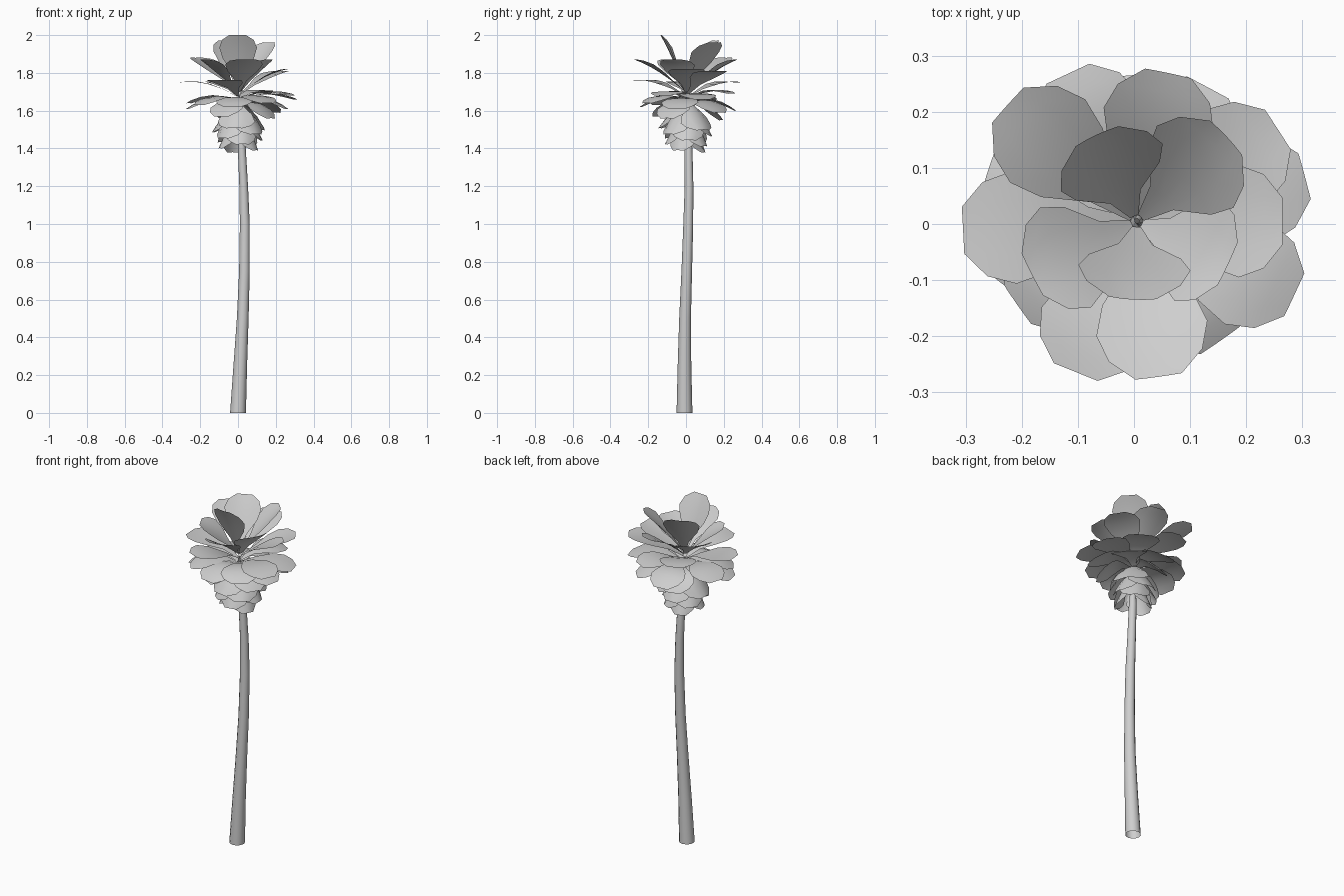
import bpy, bmesh, math
from mathutils import Vector

cube = bpy.data.objects.get("Cube")
if cube:
    bpy.data.objects.remove(cube)

grey = bpy.data.materials.new("pale grey")
grey.use_nodes = True
COLOUR = (0.62, 0.62, 0.62, 1)
grey.diffuse_color = COLOUR
grey.node_tree.nodes["Principled BSDF"].inputs["Base Color"].default_value = COLOUR


def finish(name, bm):
    """Turn a bmesh into a smooth-shaded object."""
    mesh = bpy.data.meshes.new(name)
    bm.to_mesh(mesh)
    bm.free()
    mesh.materials.append(grey)
    for poly in mesh.polygons:
        poly.use_smooth = True
    obj = bpy.data.objects.new(name, mesh)
    bpy.context.collection.objects.link(obj)
    return obj


def skin(bm, rows, closed=False):
    """Join successive rows of points with quads."""
    rows = [[bm.verts.new(p) for p in row] for row in rows]
    for a, b in zip(rows, rows[1:]):
        n = len(a)
        for i in range(n if closed else n - 1):
            j = (i + 1) % n
            bm.faces.new((a[i], a[j], b[j], b[i]))


# Petal outline: (fraction of length, fraction of half width)
OUTLINE = [(0, .08), (.25, .3), (.5, .82), (.7, 1), (.87, .84), (1, .42)]
ACROSS = (-1, -.5, 0, .5, 1)


def petal(name, azimuth, reach, tip, base, half_width, arch, cup):
    """Curved petal growing outward from the flower axis."""
    a = math.radians(azimuth)
    out = Vector((math.cos(a), math.sin(a), 0))
    side = Vector((-math.sin(a), math.cos(a), 0))
    rows = []
    for u, w in OUTLINE:
        slope = Vector((reach, tip - base + 4 * arch * (1 - 2 * u))).normalized()
        normal = Vector((0, 0, slope.x)) - out * slope.y
        centre = out * (reach * u + .01) + Vector((.005, .005, base + (tip - base) * u + 4 * arch * u * (1 - u)))
        rows.append([centre + side * (w * v * half_width) + normal * (cup * (w * v) ** 2) for v in ACROSS])
    bm = bmesh.new()
    skin(bm, rows)
    finish(name, bm)


# Gently bowed, tapering stem, open at the foot
bm = bmesh.new()
STEM = [(0, -.008, 0, .042), (.012, -.008, .25, .036), (.025, -.005, .5, .031), (.034, .004, .75, .028),
        (.036, .012, 1, .026), (.03, .016, 1.2, .023), (.02, .013, 1.4, .021), (.005, .005, 1.68, .004)]
skin(bm, [[(x + r * math.cos(k * math.tau / 12), y + r * math.sin(k * math.tau / 12), z)
           for k in range(12)] for x, y, z, r in STEM], closed=True)
finish("stem", bm)

# Open petals: azimuth, reach, tip height
BLOOM = [(-93, .13, 2), (43, .21, 1.96), (115, .16, 1.97), (-25, .17, 1.87), (207, .2, 1.87),
         (138, .3, 1.88), (78, .26, 1.87), (0, .25, 1.82), (-82, .27, 1.87), (183, .3, 1.75),
         (-25, .3, 1.68), (248, .28, 1.76), (33, .29, 1.81), (15, .3, 1.66), (115, .28, 1.75),
         (62, .26, 1.69), (-55, .25, 1.64), (215, .25, 1.63), (162, .27, 1.64), (-98, .24, 1.62),
         (95, .25, 1.6), (190, .27, 1.61), (-12, .25, 1.61), (42, .25, 1.59),
         (-32, .19, 1.56), (105, .18, 1.55), (240, .18, 1.57)]
for azimuth, reach, tip in BLOOM:
    height = min(1, (tip - 1.55) / .4)      # 0 for the lowest petals, 1 for the top
    petal("petal", azimuth, reach, tip, 1.63 + .09 * height, .1,
          .045 - .035 * height, .035 * height - .015)

# Drooping petals hung over each other as a skirt around the stem
for i in range(13):
    t = i / 12
    petal("drooping_petal", i * 137.5 + 260, .14 - .05 * t, 1.51 - .13 * t,
          1.65 - .08 * t, .1 - .025 * t, .018, -.04)
